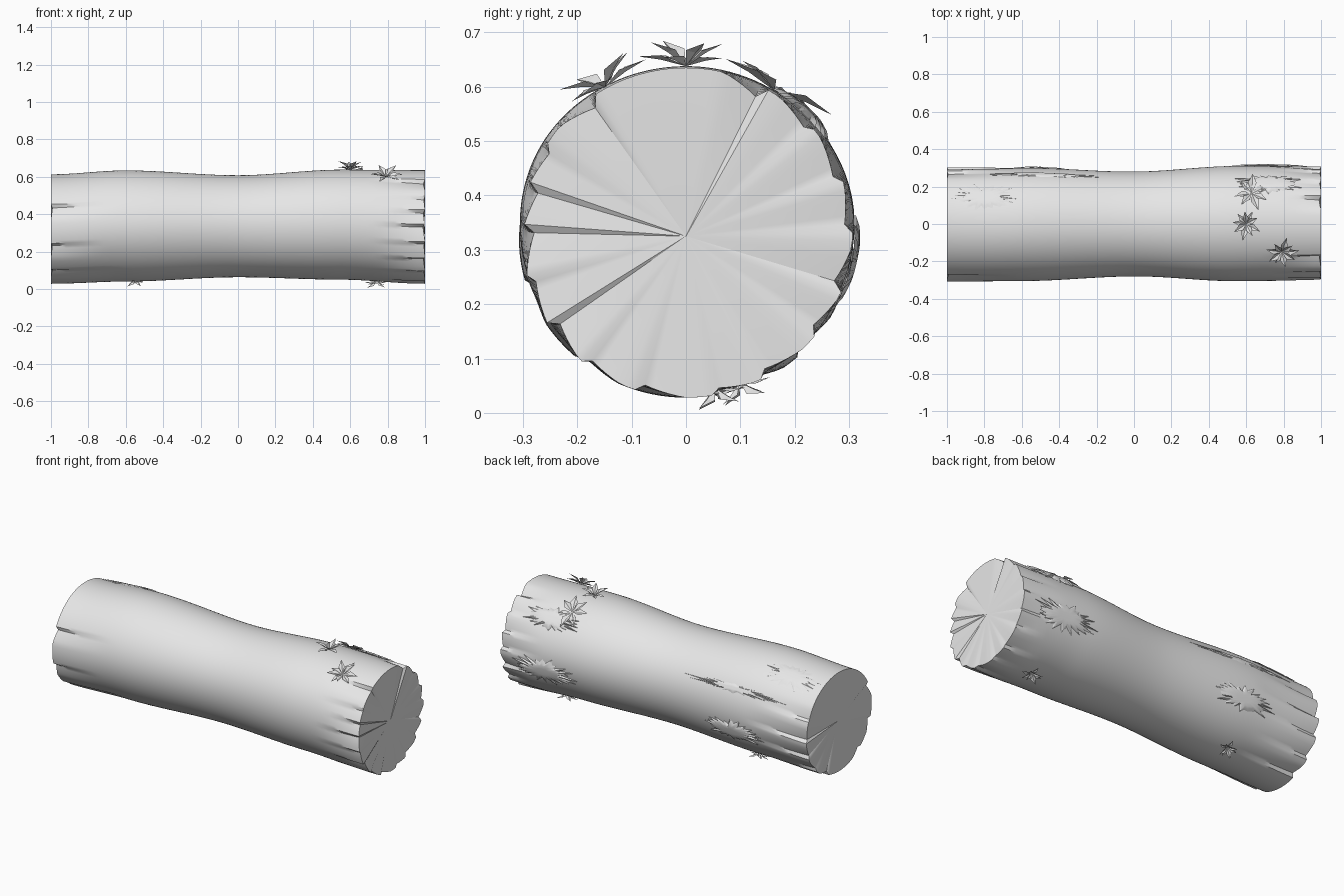
import bpy, bmesh, math, random
from mathutils import Vector, Matrix

if "Cube" in bpy.data.objects:
    bpy.data.objects.remove(bpy.data.objects["Cube"])

random.seed(4)
grey = bpy.data.materials.new("plain grey")
grey.diffuse_color = (0.8, 0.8, 0.8, 1)
grey.use_nodes = True
grey.node_tree.nodes["Principled BSDF"].inputs["Base Color"].default_value = grey.diffuse_color

# log outline stations: x, top z, bottom z, half width
STATIONS = [(-1, .613, .028, .305), (-.6, .634, .04, .303), (0, .608, .063, .28),
            (.55, .638, .05, .308), (1, .635, .028, .304)]
# bark splits: end (+1/-1), angle in degrees, length, depth
SPLITS = [(1, a, random.uniform(.15, .3), random.uniform(.012, .024))
          for a in (-80, -60, -38, -20, 2, 20, 40, 62, 125, 148, 165, 180, 198, 215, 232, 255)]
SPLITS += [(-1, a, random.uniform(.25, .42), random.uniform(.012, .022))
           for a in (-70, -45, -22, 0, 22, 155, 197, 230)]


def outline(x):
    for a, b in zip(STATIONS, STATIONS[1:]):
        if x <= b[0]:
            t = min(1, max(0, (x - a[0]) / (b[0] - a[0])))
            t = t * t * (3 - 2 * t)
            return [p + (q - p) * t for p, q in zip(a[1:], b[1:])]
    return STATIONS[-1][1:]


def groove(x, ang):
    """Depth of the bark splits: one steep side, one gentle side."""
    depth = 0
    for end, a, length, d in SPLITS:
        t = max(0, 1 - (1 - end * x) / length)
        diff = (math.degrees(ang) - a + 180) % 360 - 180
        if -1 < diff < 15:
            depth = max(depth, d * t * (1 - max(0, diff) / 15))
    return depth


def surface(x, ang, lift=0.0, grooved=False):
    """Point on the log; the angle runs from +y up towards +z."""
    top, bottom, w = outline(x)
    mid = (top + bottom) / 2
    r = 1 + lift / .3 + .008 * math.sin(3 * ang + 2 * x)  * math.cos(ang) ** 2
    if grooved:
        r -= groove(x, ang) / .3
    return Vector((x, w * r * math.cos(ang), mid + (top - bottom) / 2 * r * math.sin(ang)))


def make(name, bm, smooth=None):
    bmesh.ops.recalc_face_normals(bm, faces=bm.faces)
    me = bpy.data.meshes.new(name)
    bm.to_mesh(me)
    bm.free()
    me.materials.append(grey)
    ob = bpy.data.objects.new(name, me)
    bpy.context.collection.objects.link(ob)
    if smooth:
        bpy.ops.object.select_all(action='DESELECT')
        bpy.context.view_layer.objects.active = ob
        ob.select_set(True)
        bpy.ops.object.shade_smooth_by_angle(angle=math.radians(smooth))
    return ob


# trunk: rings along x with split bark at both ends
bm = bmesh.new()
N, ROWS = 120, 50
rings = []
for i in range(ROWS + 1):
    x = -1 + 2 * i / ROWS
    ring = []
    for j in range(N):
        ang = math.tau * j / N
        p = surface(x, ang, 0, True)
        if i in (0, ROWS):
            p.x -= x * groove(x, ang) * .5
        ring.append(bm.verts.new(p))
    rings.append(ring)
for a, b in zip(rings, rings[1:]):
    for j in range(N):
        k = (j + 1) % N
        bm.faces.new((a[j], a[k], b[k], b[j]))
# sawn ends: fans around a centre point
for ring, x in ((rings[0], -1), (rings[-1], 1)):
    c = bm.verts.new((x * .996, 0, .325))
    for j in range(N):
        bm.faces.new((c, ring[j], ring[(j + 1) % N]))
make("log", bm, 35)


def moss_patch(name, x0, deg, hx, hw, lift):
    """Thin ragged sheet lying on the bark, tapered towards a jagged rim."""
    bm = bmesh.new()
    n, a0 = 44, math.radians(deg)
    reach = [(1 if j % 2 else .68) * random.uniform(.7, 1.05) for j in range(n)]
    rings = []
    for f, h in ((.25, lift), (.5, lift), (.75, lift * .8), (1, .003)):
        ring = []
        for j in range(n):
            t = math.tau * j / n
            s = f * (reach[j] if f > .7 else .85)
            x = max(-.995, min(.995, x0 + hx * s * math.cos(t)))
            ring.append(bm.verts.new(surface(x, a0 + hw * s * math.sin(t) / .31, h)))
        rings.append(ring)
    for a, b in zip(rings, rings[1:]):
        for j in range(n):
            k = (j + 1) % n
            bm.faces.new((a[j], a[k], b[k], b[j]))
    bm.faces.new(rings[0])
    make(name, bm, 40)


moss_patch("moss_top_left", -.8, 62, .2, .09, .007)
moss_patch("moss_strip_left", -.5, 30, .33, .03, .007)
moss_patch("moss_back_left", -.5, -18, .21, .08, .013)
moss_patch("moss_top_right", .72, 45, .2, .08, .014)
moss_patch("moss_back_right", .72, -12, .23, .09, .012)


def leaf_rosette(name, x, deg, size, tilts, count=8):
    """Ring of folded pointed leaves growing out of the bark."""
    bm = bmesh.new()
    a = math.radians(deg)
    out = Vector((0, math.cos(a), math.sin(a)))
    frame = Matrix.Translation(surface(x, a)) @ out.to_track_quat('Z', 'Y').to_matrix().to_4x4()
    for i in range(count):
        L = size * random.uniform(.8, 1.05)
        w = L * .2
        tilt = math.radians(tilts[i % len(tilts)])
        pts = [(0, 0, 0), (L * .5, w, .1 * L), (L * .55, 0, 0), (L * .5, -w, .1 * L), (L, 0, -.05 * L)]
        turn = math.tau * (i + random.uniform(-.25, .25)) / count
        m = frame @ Matrix.Rotation(turn, 4, 'Z') @ Matrix.Rotation(-tilt, 4, 'Y')
        v = [bm.verts.new(m @ Vector(p)) for p in pts]
        for f in ((0, 2, 1), (0, 3, 2), (1, 2, 4), (2, 3, 4)):
            bm.faces.new([v[q] for q in f])
    make(name, bm)


leaf_rosette("leaves_top", .6, 90, .09, (14, 34), 9)
leaf_rosette("leaves_front", .79, 119, .09, (8, 28), 9)
leaf_rosette("leaves_back", .63, 58, .11, (4, 12), 7)
leaf_rosette("leaves_under_right", .74, -80, .068, (12, 32), 8)
leaf_rosette("leaves_under_left", -.55, -71, .068, (12, 32), 8)
